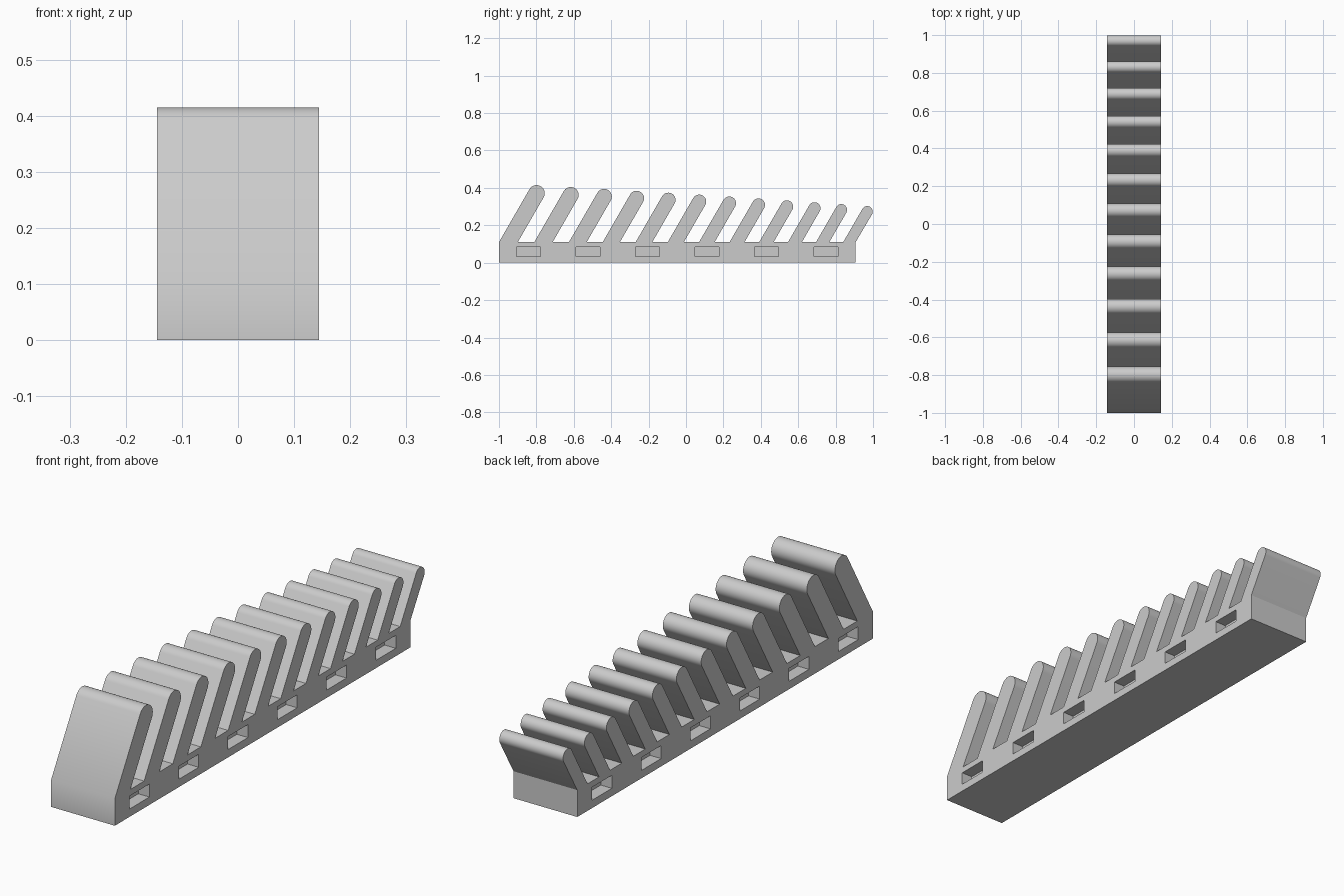
import bpy, bmesh, math

cube = bpy.data.objects.get("Cube")
if cube:
    bpy.data.objects.remove(cube, do_unlink=True)

HALF_W, BASE_TOP = 0.144, 0.11
FRONT, BACK = -1.0, 0.907
FINS, POCKETS = 12, 6
LEAN = math.radians(30)
POCKET_DEPTH = 0.05

grey = bpy.data.materials.new("light_grey")
grey.use_nodes = True
colour = (0.6, 0.6, 0.6, 1)
grey.diffuse_color = colour
grey.node_tree.nodes["Principled BSDF"].inputs["Base Color"].default_value = colour


def new_object(name, bm):
    bmesh.ops.recalc_face_normals(bm, faces=bm.faces)
    mesh = bpy.data.meshes.new(name)
    bm.to_mesh(mesh)
    bm.free()
    mesh.materials.append(grey)
    obj = bpy.data.objects.new(name, mesh)
    bpy.context.collection.objects.link(obj)
    return obj


def fin_outline(i):
    """Side outline of one leaning, round-tipped fin, front foot to back foot."""
    t = i / (FINS - 1)
    r = 0.0437 + (0.0295 - 0.0437) * t
    cy = -0.799 + 0.184 * i - 0.0022 * i * (i - 1)
    cy += (0.969 - (-0.799 + 0.184 * 11 - 0.0022 * 110)) * t
    cz = 0.415 + (0.303 - 0.415) * t - r
    foot = cy - (cz - BASE_TOP) * math.tan(LEAN)
    half = r / math.cos(LEAN)
    first = FRONT if i == 0 else foot - half
    last = BACK if i == FINS - 1 else foot + half
    arc = []
    for k in range(25):
        a = math.pi - LEAN - math.pi * k / 24
        arc.append((cy + r * math.cos(a), cz + r * math.sin(a)))
    return [(first, BASE_TOP)] + arc + [(last, BASE_TOP)]


# Base and all fins as one extruded side profile
profile = [(FRONT, 0)]
for i in range(FINS):
    profile += fin_outline(i)
profile.append((BACK, 0))
bm = bmesh.new()
face = bm.faces.new([bm.verts.new((-HALF_W, y, z)) for y, z in profile])
ext = bmesh.ops.extrude_face_region(bm, geom=[face])
bmesh.ops.translate(bm, vec=(2 * HALF_W, 0, 0),
                    verts=[g for g in ext["geom"] if isinstance(g, bmesh.types.BMVert)])
rack = new_object("finned_rack", bm)

# Blind rectangular pockets along both sides
bm = bmesh.new()
pitch = (BACK - FRONT) / POCKETS
for side in (-1, 1):
    for i in range(POCKETS):
        box = bmesh.ops.create_cube(bm, size=1)["verts"]
        bmesh.ops.scale(bm, vec=(2 * POCKET_DEPTH, 0.128, 0.053), verts=box)
        bmesh.ops.translate(bm, vec=(side * HALF_W, FRONT + pitch * (i + 0.5), 0.0585), verts=box)
cutter = new_object("pocket_cutter", bm)
cutter.hide_render = True

cut = rack.modifiers.new("pockets", "BOOLEAN")
cut.operation = "DIFFERENCE"
cut.solver = "EXACT"
cut.object = cutter
bpy.ops.object.select_all(action="DESELECT")
rack.select_set(True)
bpy.context.view_layer.objects.active = rack
bpy.ops.object.modifier_apply(modifier=cut.name)
bpy.data.objects.remove(cutter, do_unlink=True)
bpy.ops.object.shade_smooth_by_angle(angle=math.radians(30))
